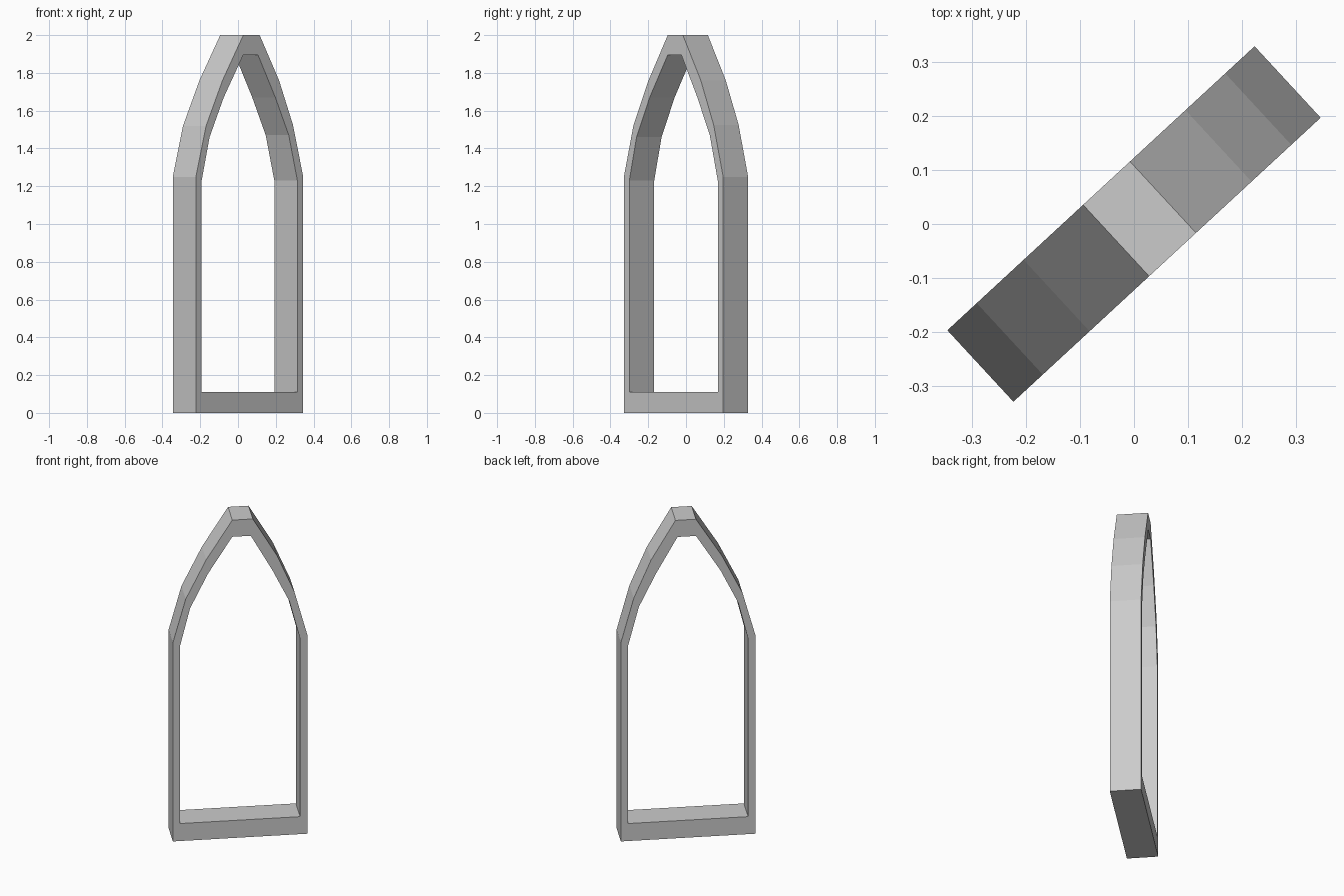
import bpy, bmesh
from math import radians
from mathutils import Matrix

if "Cube" in bpy.data.objects:
    bpy.data.objects.remove(bpy.data.objects["Cube"])

# Profiles of the pointed arch: (across, height), anticlockwise from bottom left
outer = [(-.387, 0), (.387, 0), (.387, 1.25), (.313, 1.525), (.213, 1.76),
         (.073, 2), (-.045, 2), (-.195, 1.76), (-.313, 1.52), (-.387, 1.25)]
inner = [(-.345, .11), (.345, .11), (.345, 1.23), (.283, 1.47), (.186, 1.67),
         (.061, 1.895), (-.045, 1.895), (-.186, 1.67), (-.288, 1.46), (-.345, 1.23)]
HALF = .09

bm = bmesh.new()


def ring(profile, y):
    return [bm.verts.new((x, y, z)) for x, z in profile]


def bridge(a, b):
    n = len(a)
    for i in range(n):
        j = (i + 1) % n
        bm.faces.new((a[i], a[j], b[j], b[i]))


# Front face, inner reveal, back face and outer rim
rings = [ring(outer, -HALF), ring(inner, -HALF), ring(inner, HALF), ring(outer, HALF)]
for k in range(4):
    bridge(rings[k], rings[(k + 1) % 4])
bmesh.ops.recalc_face_normals(bm, faces=bm.faces)

# The frame stands turned about the vertical axis
bmesh.ops.transform(bm, matrix=Matrix.Rotation(radians(42.75), 4, 'Z'), verts=bm.verts)
mesh = bpy.data.meshes.new("arched_window_frame")
bm.to_mesh(mesh)
bm.free()
bpy.context.collection.objects.link(bpy.data.objects.new("arched_window_frame", mesh))
